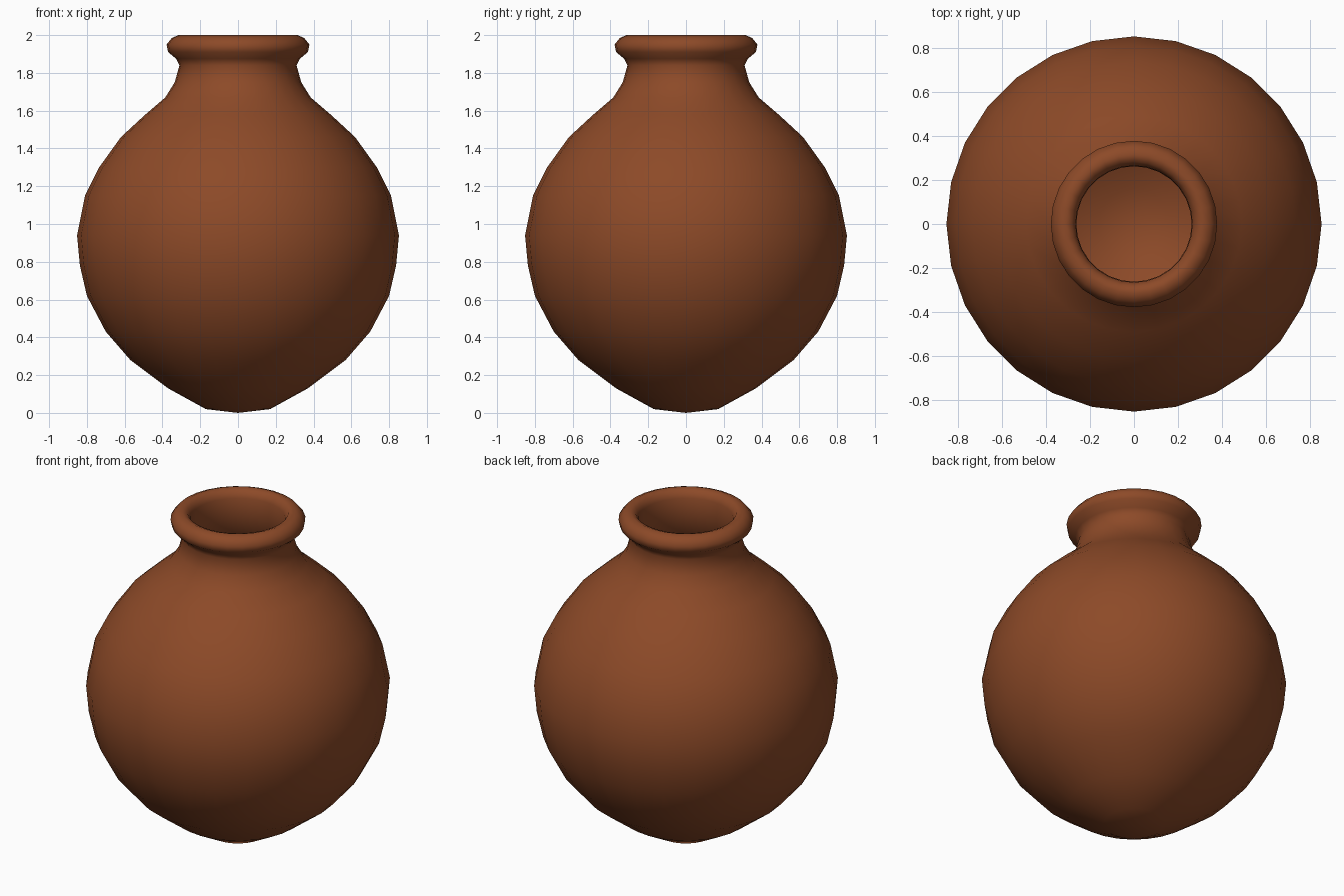
import bpy, bmesh, math

if "Cube" in bpy.data.objects:
    bpy.data.objects.remove(bpy.data.objects["Cube"])

clay = bpy.data.materials.new("terracotta clay")
clay.diffuse_color = (0.265, 0.068, 0.021, 1)
clay.use_nodes = True
clay.node_tree.nodes["Principled BSDF"].inputs["Base Color"].default_value = clay.diffuse_color

SEGMENTS = 28

# (radius, height) from the base up the outside, over the lip, down the inside
outer = [(0.17, 0.02), (0.37, 0.13), (0.57, 0.28), (0.70, 0.43), (0.80, 0.62),
         (0.837, 0.78), (0.852, 0.94), (0.81, 1.15), (0.735, 1.30), (0.62, 1.46),
         (0.49, 1.58), (0.385, 1.67), (0.335, 1.75), (0.31, 1.84)]
lip = [(0.328, 1.875), (0.37, 1.91), (0.378, 1.95), (0.35, 1.985), (0.315, 2.0),
       (0.283, 1.988), (0.265, 1.95)]
inner = [(0.262, 1.84), (0.285, 1.74), (0.34, 1.65), (0.45, 1.54), (0.58, 1.42),
         (0.69, 1.28), (0.765, 1.13), (0.805, 0.94), (0.755, 0.64), (0.66, 0.46),
         (0.54, 0.32), (0.35, 0.18), (0.16, 0.075)]


def lathe(name, profile, bottom, top):
    """Revolve a profile about z, closing both ends with a pole point."""
    bm = bmesh.new()
    rings = []
    for r, z in profile:
        rings.append([bm.verts.new((r * math.cos(a), r * math.sin(a), z))
                      for a in (2 * math.pi * i / SEGMENTS for i in range(SEGMENTS))])
    start, end = bm.verts.new((0, 0, bottom)), bm.verts.new((0, 0, top))
    for i in range(SEGMENTS):
        j = (i + 1) % SEGMENTS
        for a, b in zip(rings, rings[1:]):
            bm.faces.new((a[i], a[j], b[j], b[i]))
        bm.faces.new((start, rings[0][j], rings[0][i]))
        bm.faces.new((end, rings[-1][i], rings[-1][j]))
    for f in bm.faces:
        f.smooth = True
    bmesh.ops.recalc_face_normals(bm, faces=bm.faces)
    mesh = bpy.data.meshes.new(name)
    bm.to_mesh(mesh)
    bm.free()
    mesh.materials.append(clay)
    obj = bpy.data.objects.new(name, mesh)
    bpy.context.collection.objects.link(obj)
    return obj


# Hollow round pot with a rolled lip
lathe("clay_pot", outer + lip + inner, 0.0, 0.05)
